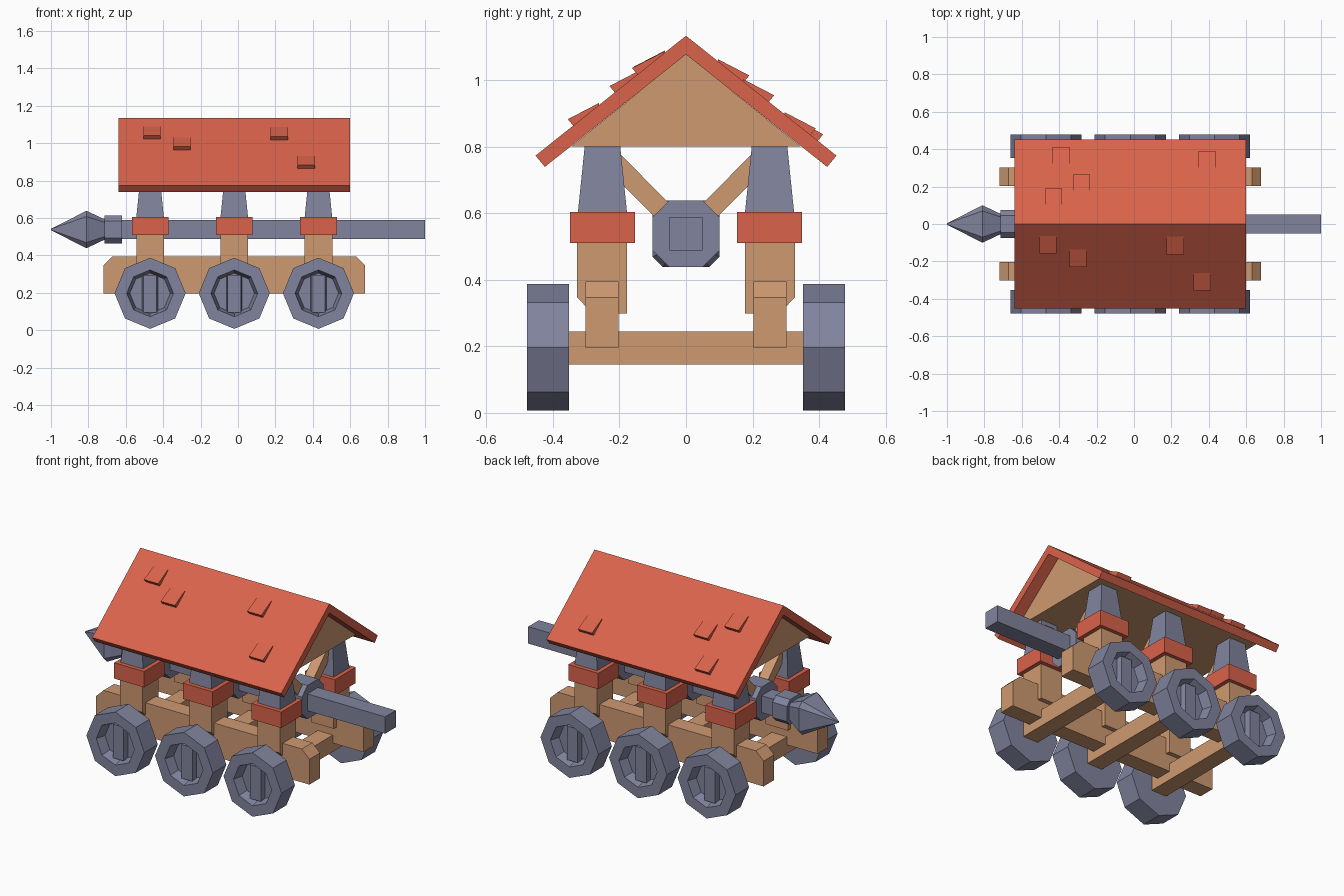
import bpy, bmesh, math
from mathutils import Vector

if "Cube" in bpy.data.objects:
    bpy.data.objects.remove(bpy.data.objects["Cube"])


def material(name, rgb):
    m = bpy.data.materials.new(name)
    m.diffuse_color = (*rgb, 1)
    m.use_nodes = True
    m.node_tree.nodes["Principled BSDF"].inputs["Base Color"].default_value = m.diffuse_color
    return m


RED = material("roof red", (0.70, 0.125, 0.07))
WOOD = material("light wood", (0.62, 0.32, 0.165))
IRON = material("blue grey iron", (0.22, 0.23, 0.34))


def finish(bm, name, mat):
    bmesh.ops.recalc_face_normals(bm, faces=bm.faces)
    me = bpy.data.meshes.new(name)
    bm.to_mesh(me)
    bm.free()
    me.materials.append(mat)
    ob = bpy.data.objects.new(name, me)
    bpy.context.collection.objects.link(ob)
    return ob


def loft(name, rings, mat):
    """Skin a list of equal-length point rings and cap both ends."""
    bm = bmesh.new()
    vs = [[bm.verts.new(p) for p in r] for r in rings]
    n = len(rings[0])
    for a, b in zip(vs, vs[1:]):
        for i in range(n):
            j = (i + 1) % n
            bm.faces.new((a[i], a[j], b[j], b[i]))
    bm.faces.new(vs[0])
    bm.faces.new(vs[-1])
    return finish(bm, name, mat)


def prism_x(name, yz, x0, x1, mat):
    return loft(name, [[(x, y, z) for y, z in yz] for x in (x0, x1)], mat)


def prism_y(name, xz, y0, y1, mat):
    return loft(name, [[(x, y, z) for x, z in xz] for y in (y0, y1)], mat)


def rect(cx, cy, hx, hy):
    return [(cx - hx, cy - hy), (cx + hx, cy - hy), (cx + hx, cy + hy), (cx - hx, cy + hy)]


def chamfered(cx, cy, h, c):
    k = h - c
    pts = [(-k, -h), (k, -h), (h, -k), (h, k), (k, h), (-k, h), (-h, k), (-h, -k)]
    return [(cx + a, cy + b) for a, b in pts]


COLS = (-0.47, -0.02, 0.43)
WZ = 0.195     # wheel centre height
SZ = 0.538     # ram shaft height

# side rails with cut upper corners
for s in (-1, 1):
    prism_y("side_rail", [(-0.72, 0.197), (0.68, 0.197), (0.68, 0.347), (0.63, 0.395),
                          (-0.67, 0.395), (-0.72, 0.347)], s * 0.203, s * 0.302, WOOD)

for x in COLS:
    # axle and ram clamp
    prism_y("axle", rect(x, WZ, 0.05, 0.05), -0.36, 0.36, WOOD)
    prism_x("ram_clamp", chamfered(0, SZ, 0.1, 0.05), x - 0.06, x + 0.06, IRON)
    for s in (-1, 1):
        # wheel with recessed outer face
        prof = [(0.19, 0.352), (0.19, 0.478), (0.125, 0.478), (0.108, 0.42)]
        loft("wheel", [[(x + r * math.sin(k * math.pi / 4), s * y,
                         WZ + 0.002 + r * math.cos(k * math.pi / 4)) for k in range(8)]
                       for r, y in prof], IRON)
        # vertical bar inside the wheel
        loft("wheel_bar", [[(x + a, s * y, z) for a, y in
                            ((-0.045, 0.41), (-0.035, 0.45), (0.035, 0.45), (0.045, 0.41))]
                           for z in (WZ - 0.1, WZ + 0.1)], IRON)
        # lower post, red band, tapered upper post
        prism_x("lower_post", [(s * 0.177, 0.298), (s * 0.28, 0.298), (s * 0.327, 0.347),
                               (s * 0.327, 0.6), (s * 0.177, 0.6)], x - 0.074, x + 0.074, WOOD)
        loft("post_band", [[(a, b, z) for a, b in rect(x, s * 0.251, 0.098, 0.098)]
                           for z in (0.51, 0.604)], RED)
        loft("upper_post", [[(a, b, z) for a, b in rect(x, s * 0.251, h, h)]
                            for z, h in ((0.6, 0.074), (0.805, 0.053))], IRON)
        # diagonal brace from post to clamp
        prism_x("brace", [(s * 0.053, 0.632), (s * 0.095, 0.59), (s * 0.235, 0.73),
                          (s * 0.205, 0.785)], x - 0.03, x + 0.03, WOOD)

# gable block under the roof
prism_x("gable", [(-0.345, 0.8), (0.345, 0.8), (0, 1.078)], -0.57, 0.53, WOOD)

# roof in one folded slab
prism_x("roof", [(0, 1.133), (0.452, 0.773), (0.424, 0.739), (0, 1.077),
                 (-0.424, 0.739), (-0.452, 0.773)], -0.64, 0.6, RED)

# loose shingles: wedges lifting away from the roof
for x, y in ((-0.46, -0.11), (-0.30, -0.183), (0.22, -0.115), (0.365, -0.308),
             (-0.39, 0.365), (-0.28, 0.218), (-0.43, 0.143), (0.39, 0.343)):
    s = math.copysign(1, y)
    a = abs(y)

    def roof_z(v):
        return 1.133 - 0.796 * v
    lo, hi = a + 0.047, a - 0.047
    prism_x("shingle", [(s * hi, roof_z(hi) + 0.006), (s * lo, roof_z(lo) + 0.032),
                        (s * (lo - 0.022), roof_z(lo - 0.022) - 0.012),
                        (s * hi, roof_z(hi) - 0.012)], x - 0.046, x + 0.046, RED)

# ram shaft, collar and pointed head
prism_x("ram_shaft", rect(0, SZ, 0.05, 0.05), -0.66, 1.0, IRON)
prism_x("ram_collar", chamfered(0, SZ, 0.075, 0.03), -0.715, -0.62, IRON)
loft("ram_head", [[(x, y, z) for y, z in chamfered(0, SZ, h, 0.3 * h)]
                  for x, h in ((-0.70, 0.048), (-0.81, 0.1), (-1.0, 0.004))], IRON)
